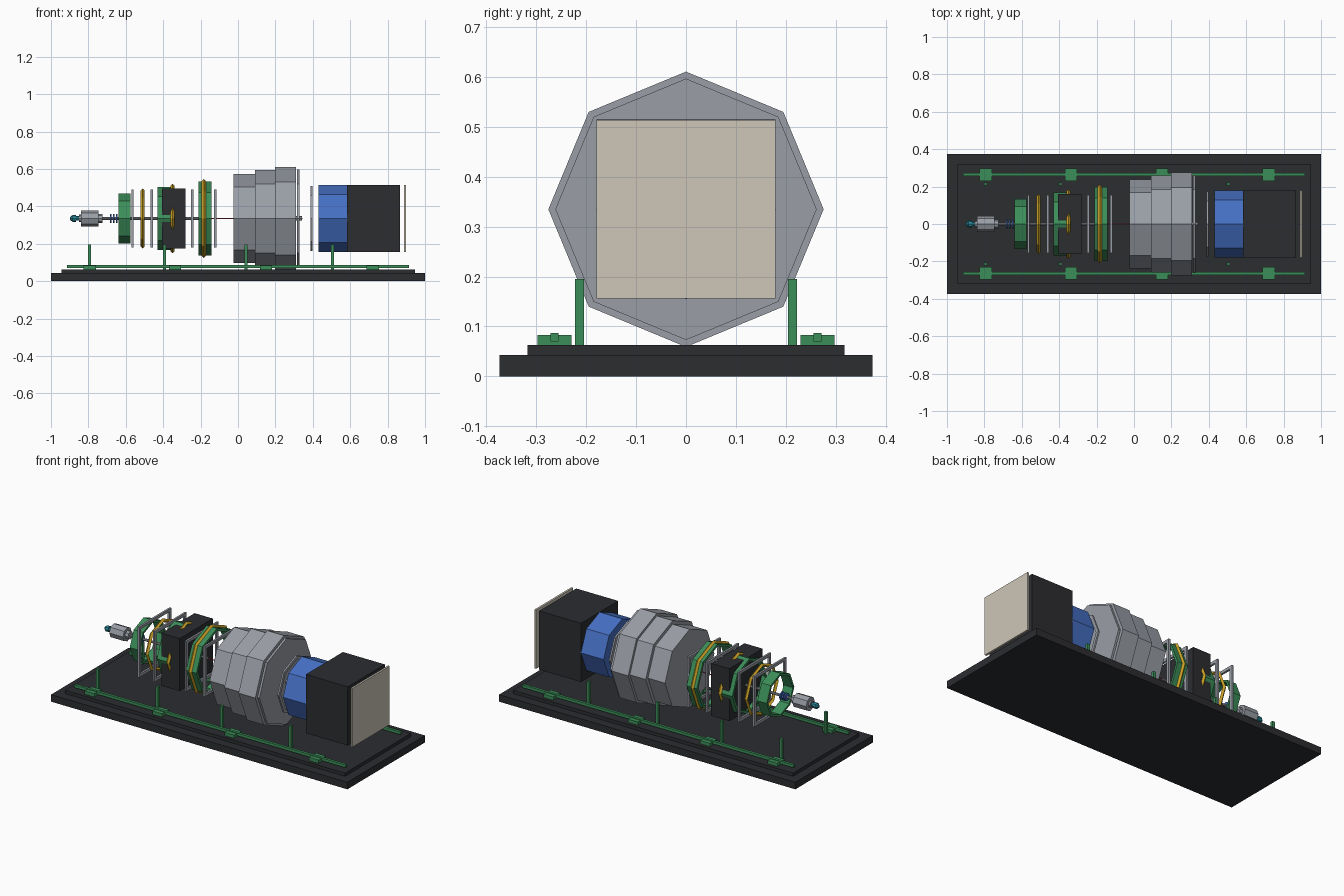
import bpy, bmesh
from math import sin, cos, pi

if "Cube" in bpy.data.objects:
    bpy.data.objects.remove(bpy.data.objects["Cube"])

AXIS_Z = 0.335


def material(name, rgb):
    m = bpy.data.materials.new(name)
    m.diffuse_color = (*rgb, 1)
    m.use_nodes = True
    m.node_tree.nodes["Principled BSDF"].inputs["Base Color"].default_value = m.diffuse_color
    return m


BLACK = material("black", (0.025, 0.026, 0.03))
GREEN = material("green", (0.045, 0.27, 0.1))
GOLD = material("gold", (0.6, 0.36, 0.02))
BLUE = material("blue", (0.06, 0.16, 0.55))
TEAL = material("teal", (0.02, 0.25, 0.32))
CREAM = material("cream", (0.62, 0.57, 0.48))
GREY = material("grey", (0.32, 0.34, 0.38))
RED = material("red", (0.5, 0.05, 0.08))


def finish(bm, name, mat):
    bmesh.ops.recalc_face_normals(bm, faces=bm.faces)
    me = bpy.data.meshes.new(name)
    bm.to_mesh(me)
    bm.free()
    me.materials.append(mat)
    ob = bpy.data.objects.new(name, me)
    bpy.context.collection.objects.link(ob)
    return ob


def box(name, x, y, z, mat):
    bm = bmesh.new()
    bmesh.ops.create_cube(bm, size=1)
    for v in bm.verts:
        v.co = [a + (b - a) * (c + 0.5) for (a, b), c in zip((x, y, z), v.co)]
    return finish(bm, name, mat)


def lathe(name, profile, mat, n=8, closed=False, turn=0.0):
    """Revolve (x, radius) points round the optical axis; closed = hollow ring."""
    bm = bmesh.new()
    loops = [[bm.verts.new((x, r * sin(turn + 2 * pi * i / n),
                            AXIS_Z + r * cos(turn + 2 * pi * i / n)))
              for i in range(n)] for x, r in profile]
    pairs = list(zip(loops, loops[1:]))
    if closed:
        pairs.append((loops[-1], loops[0]))
    else:
        bm.faces.new(loops[0])
        bm.faces.new(loops[-1])
    for a, b in pairs:
        for i in range(n):
            j = (i + 1) % n
            bm.faces.new((a[i], a[j], b[j], b[i]))
    return finish(bm, name, mat)


def tube(name, x0, x1, r, wall, mat, **kw):
    return lathe(name, [(x0, r), (x1, r), (x1, r - wall), (x0, r - wall)],
                 mat, closed=True, **kw)


def coil(name, x, r, mat=GOLD, t=0.011):
    return lathe(name, [(x - t, r - t), (x, r), (x + t, r - t), (x, r - 2 * t)],
                 mat, closed=True)


# stepped base
box("base_plate", (-1, 1), (-0.374, 0.374), (0, 0.043), BLACK)
box("base_top", (-0.945, 0.945), (-0.318, 0.318), (0.043, 0.063), BLACK)

# rails, clamps and posts on both sides
for side, s in (("front", -1), ("back", 1)):
    def span(c, h):
        return (s * c - h, s * c + h)
    box(f"{side}_rail", (-0.915, 0.915), span(0.264, 0.008), (0.07, 0.087), GREEN)
    for x in (-0.793, -0.337, 0.15, 0.72):
        box(f"{side}_clamp", (x - 0.033, x + 0.033), span(0.264, 0.034), (0.063, 0.083), GREEN)
    for x in (-0.795, -0.392, 0.042, 0.506):
        box(f"{side}_post", (x - 0.008, x + 0.008), span(0.214, 0.009), (0.063, 0.195), GREEN)

# source at the left end
lathe("source_tip", [(-0.897, 0.008), (-0.885, 0.018), (-0.865, 0.018), (-0.865, 0.012),
                     (-0.84, 0.012)], TEAL)
lathe("source_body", [(-0.85, 0.02), (-0.84, 0.02), (-0.84, 0.042), (-0.747, 0.042),
                      (-0.747, 0.024), (-0.725, 0.024)], GREY)
for x in (-0.68, -0.665, -0.648):
    lathe("source_ring", [(x - 0.004, 0.024), (x + 0.004, 0.024)], BLUE)

# central rod and beam
lathe("axis_rod", [(-0.73, 0.008), (-0.2, 0.008)], GREY)
lathe("beam", [(-0.2, 0.003), (0.345, 0.003)], RED)

# octagonal drums with coils
tube("small_drum", -0.638, -0.575, 0.133, 0.014, GREEN)
tube("middle_drum", -0.43, -0.345, 0.168, 0.016, GREEN)
tube("large_drum", -0.212, -0.142, 0.198, 0.016, GREEN)
coil("small_coil", -0.51, 0.16)
coil("middle_coil", -0.35, 0.185)
coil("large_coil", -0.183, 0.211)
box("middle_housing", (-0.405, -0.282), (-0.16, 0.16), (0.175, 0.495), BLACK)

# square frames
k = 2 ** 0.5
for x in (-0.564, -0.461, -0.245, -0.121):
    tube("square_frame", x - 0.006, x + 0.006, 0.154 * k, 0.018 * k, GREY, n=4, turn=pi / 4)

# stepped main lens barrel
lathe("lens_barrel", [(-0.025, 0.238), (0.09, 0.238), (0.09, 0.26), (0.197, 0.26),
                      (0.197, 0.276), (0.31, 0.276)], GREY)
lathe("lens_cap", [(0.315, 0.262), (0.328, 0.262)], GREY)
lathe("lens_pin", [(0.3, 0.012), (0.342, 0.012)], GREY)
tube("exit_ring", 0.388, 0.398, 0.175, 0.02, GREY)

# detector
lathe("detector_collar", [(0.43, 0.18), (0.585, 0.18)], BLUE)
box("detector_box", (0.583, 0.866), (-0.179, 0.179), (0.157, 0.515), BLACK)
box("detector_screen", (0.887, 0.899), (-0.179, 0.179), (0.156, 0.514), CREAM)
